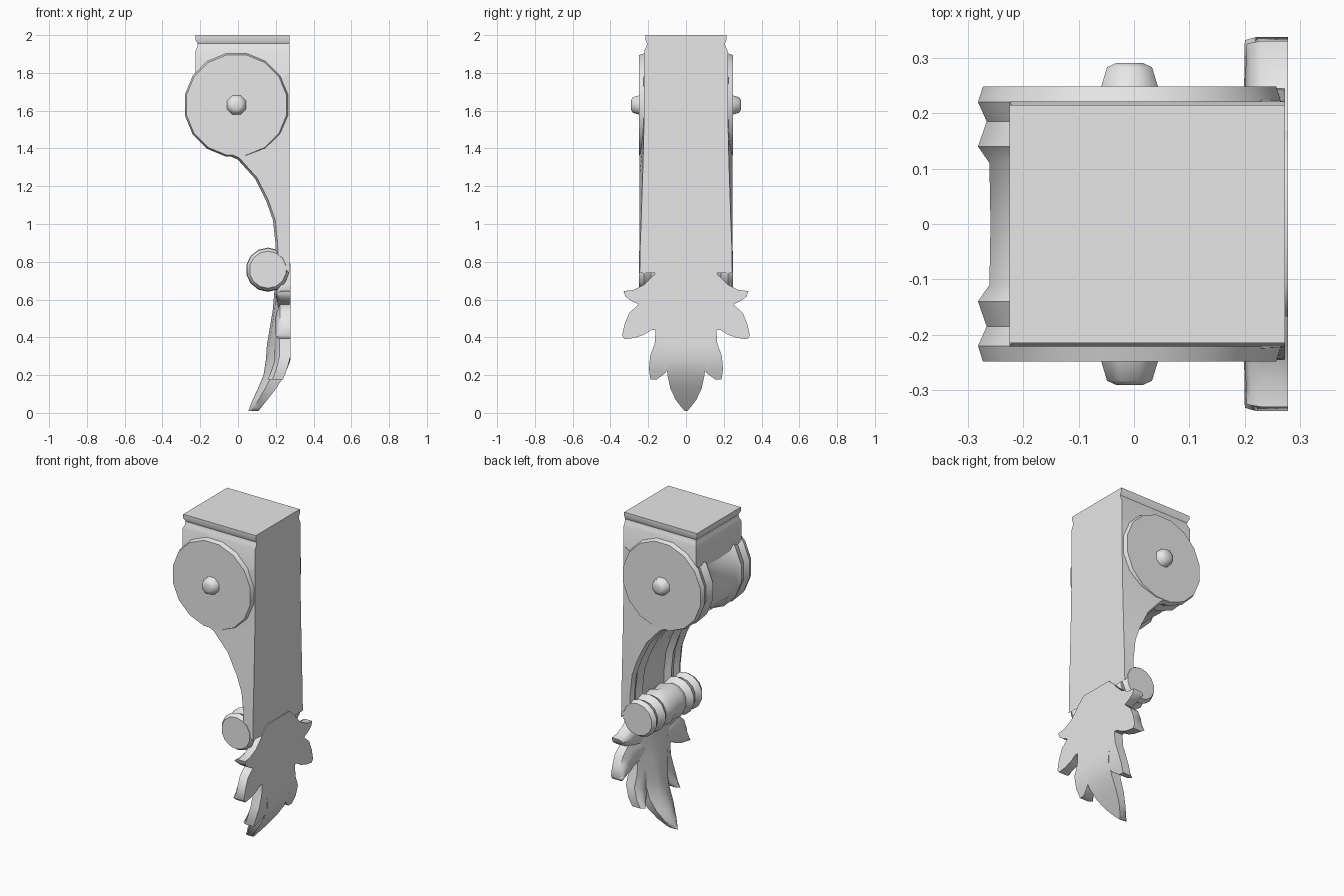
import bpy, bmesh
from math import sin, cos, pi, radians
from mathutils import Vector

cube = bpy.data.objects.get("Cube")
if cube:
    bpy.data.objects.remove(cube)

stone = bpy.data.materials.new("grey_stone")
stone.use_nodes = True
GREY = (0.8, 0.8, 0.8, 1)
stone.diffuse_color = GREY
for node in stone.node_tree.nodes:
    if node.type == 'BSDF_PRINCIPLED':
        node.inputs["Base Color"].default_value = GREY


def loft(name, rings, angle=40):
    """Skin closed rings of equal size and cap both ends."""
    bm = bmesh.new()
    loops = [[bm.verts.new(p) for p in ring] for ring in rings]
    n = len(loops[0])
    for a, b in zip(loops, loops[1:]):
        for i in range(n):
            j = (i + 1) % n
            bm.faces.new((a[i], a[j], b[j], b[i]))
    bm.faces.new(loops[0])
    bm.faces.new(loops[-1])
    bmesh.ops.recalc_face_normals(bm, faces=bm.faces)
    mesh = bpy.data.meshes.new(name)
    bm.to_mesh(mesh)
    bm.free()
    mesh.materials.append(stone)
    mesh.shade_smooth()
    mesh.set_sharp_from_angle(angle=radians(angle))
    obj = bpy.data.objects.new(name, mesh)
    bpy.context.collection.objects.link(obj)
    return obj


def turned(name, cx, cz, profile, segments, angle=40):
    """Turn (y, radius) pairs around an axis running along y."""
    rings = []
    for y, r in profile:
        rings.append([(cx + r * cos(2 * pi * (k + 0.5) / segments), y,
                       cz + r * sin(2 * pi * (k + 0.5) / segments))
                      for k in range(segments)])
    return loft(name, rings, angle)


def both_sides(half):
    """Mirror (y, value) pairs, listed from the outside to the middle."""
    return [(-y, v) for y, v in half] + [(y, v) for y, v in reversed(half) if y > 0]


def interpolate(table, t):
    for (t0, v0), (t1, v1) in zip(table, table[1:]):
        if t >= t1:
            return v0 + (v1 - v0) * min(1, (t - t0) / (t1 - t0))
    return table[-1][1]


BACK = 0.273

# Top block with a small cove moulding under its upper edge
block = [(2.0, -.225, .215), (1.975, -.225, .215), (1.955, -.214, .206),
         (1.935, -.217, .211), (1.915, -.225, .221), (1.6, -.225, .222)]
loft("top_block", [[(x, -y, z), (BACK, -y, z), (BACK, y, z), (x, y, z)]
                   for z, x, y in block], 30)

# Large upper scroll with grooved front
SCROLL_X, SCROLL_Z = -.008, 1.63
turned("upper_scroll", SCROLL_X, SCROLL_Z, both_sides(
    [(.248, .27), (.22, .279), (.185, .263), (.14, .279), (.11, .258), (0, .256)]), 16)

# Round buttons at the scroll centres
for side, label in ((1, "left"), (-1, "right")):
    turned(label + "_button", SCROLL_X, SCROLL_Z,
           [(side * .24, .058), (side * .283, .044), (side * .291, .025)], 8, 60)

# Curved leg: front curve point, back height, back half width
leg = [(-.22, 1.465, 1.8, .222), (-.13, 1.4, 1.6, .222), (0, 1.34, 1.45, .224),
       (.09, 1.24, 1.3, .228), (.15, 1.12, 1.15, .233), (.185, 1.02, 1.02, .237),
       (.198, .9, .9, .242), (.2, .8, .74, .245)]
grooves = both_sides([(.247, .012), (.22, 0), (.185, .018), (.14, 0),
                      (.11, .03), (.05, .02), (0, .028)])
rings = []
for i, (x, z, back_z, half) in enumerate(leg):
    a, b = leg[max(i - 1, 0)], leg[min(i + 1, len(leg) - 1)]
    along = Vector((b[0] - a[0], b[1] - a[1])).normalized()
    inward = Vector((-along.y, along.x))
    front = [(x + inward.x * d, y, z + inward.y * d) for y, d in grooves]
    rings.append([(BACK, -half, back_z)] + front + [(BACK, half, back_z)])
loft("curved_leg", rings, 45)

# Small lower scroll
turned("lower_scroll", .158, .758, both_sides(
    [(.248, .098), (.222, .114), (.185, .094), (.14, .117), (.1, .092),
     (.05, .112), (0, .1)]), 14, 45)

# Acanthus leaf that curls forward at its tip
leaf_back = [(1, .278), (.28, .278), (.18, .24), (.1, .18), (0, .1)]


def leaflet(name, pairs, depth, rim, side=1):
    """Skin a leaflet between two edges given as (y, z) pairs."""
    rings = []
    last = len(pairs) - 1
    for i, (p, q) in enumerate(pairs):
        d = depth[0] + (depth[1] - depth[0]) * i / last
        mid = ((p[0] + q[0]) / 2, (p[1] + q[1]) / 2)
        ring = []
        for t, thick in ((0, 0), (.5, 0), (1, 0), (1, rim), (.75, .88), (.5, 1),
                         (.25, .88), (0, rim)):
            y = p[0] + (q[0] - p[0]) * t
            z = p[1] + (q[1] - p[1]) * t
            ring.append((interpolate(leaf_back, z) - d * thick, y * side, z))
        rings.append(ring)
    return loft(name, rings, 50)


centre = [(.79, .11), (.74, .165), (.66, .19), (.55, .17), (.45, .15), (.36, .12),
          (.28, .105), (.2, .098), (.13, .083), (.07, .055), (.03, .025), (.01, .006)]
rings = []
for z, w in centre:
    back = interpolate(leaf_back, z)
    d = interpolate([(1, .08), (.6, .085), (.3, .135), (.1, .09), (0, .05)], z)
    rings.append([(back - d * thick, w * t, z) for t, thick in
                  ((-1, 0), (0, 0), (1, 0), (1, .6), (.5, .9), (0, 1), (-.5, .9), (-1, .6))])
loft("leaf_centre", rings, 50)

upper = [((.1, .75), (.1, .5)), ((.17, .73), (.17, .53)), ((.22, .68), (.22, .56)),
         ((.28, .65), (.29, .593)), ((.33, .645), (.32, .615))]
middle = [((.12, .58), (.1, .44)), ((.25, .575), (.18, .44)), ((.3, .53), (.22, .415)),
          ((.325, .47), (.27, .397)), ((.338, .41), (.325, .39))]
lower = [((.16, .46), (.03, .42)), ((.165, .37), (.05, .33)), ((.19, .3), (.085, .25)),
         ((.196, .23), (.11, .21)), ((.188, .177), (.155, .177))]
for side, label in ((1, "left"), (-1, "right")):
    leaflet(label + "_upper_leaflet", upper, (.08, .075), .65, side)
    leaflet(label + "_middle_leaflet", middle, (.08, .078), .7, side)
    leaflet(label + "_lower_leaflet", lower, (.085, .08), .7, side)
